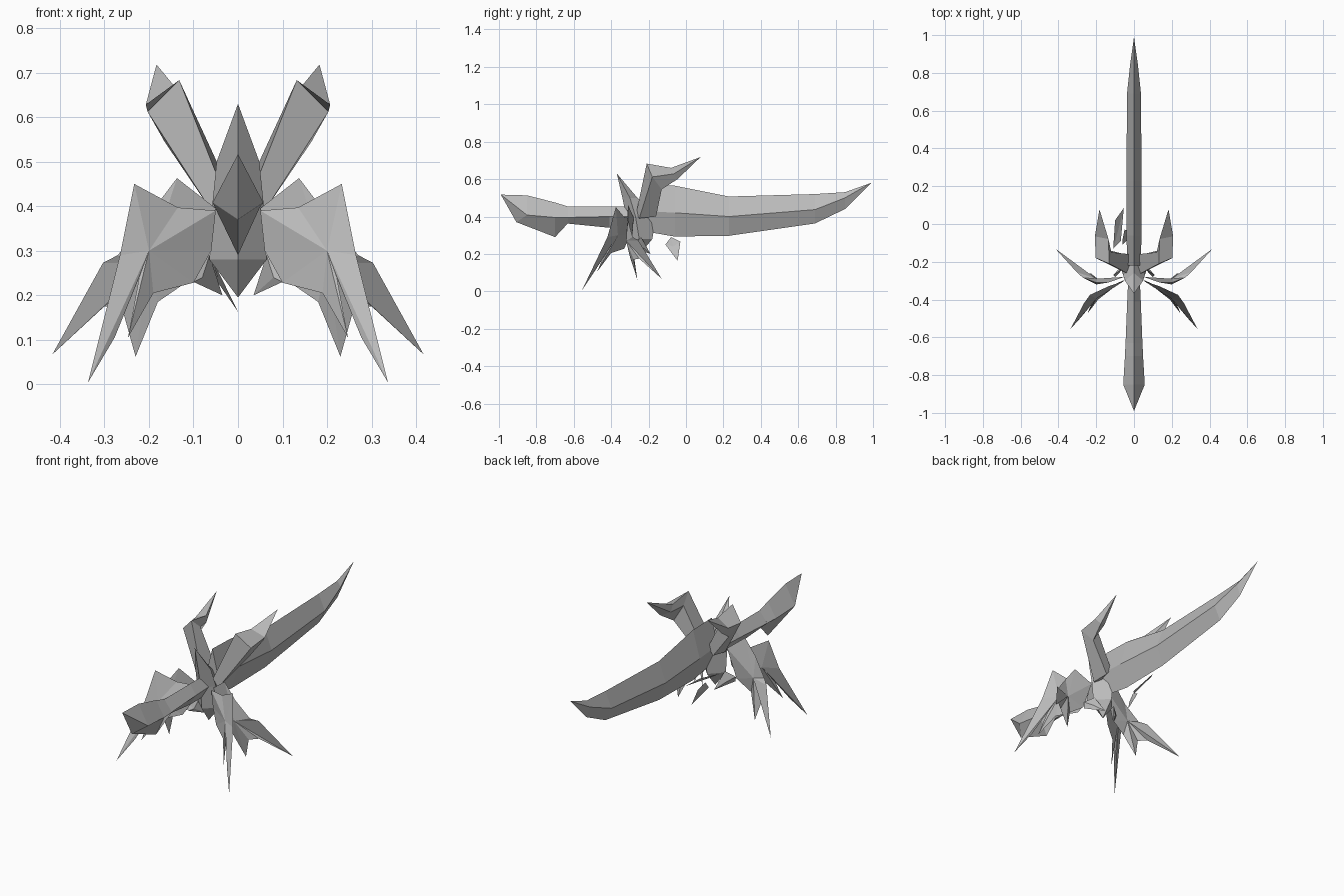
import bpy
import bmesh

default_cube = bpy.data.objects.get("Cube")
if default_cube:
    bpy.data.objects.remove(default_cube, do_unlink=True)

steel = bpy.data.materials.new("plain_grey")
steel.use_nodes = True
grey = (0.5, 0.5, 0.5, 1)
steel.diffuse_color = grey
steel.node_tree.nodes["Principled BSDF"].inputs["Base Color"].default_value = grey


def finish(name, bm, mirrored=False):
    """Turn the bmesh into a flat shaded object, optionally mirrored in x."""
    bmesh.ops.recalc_face_normals(bm, faces=bm.faces[:])
    mesh = bpy.data.meshes.new(name)
    bm.to_mesh(mesh)
    bm.free()
    mesh.materials.append(steel)
    obj = bpy.data.objects.new(name, mesh)
    bpy.context.collection.objects.link(obj)
    if mirrored:
        mirror = obj.modifiers.new("Mirror", "MIRROR")
        mirror.use_axis[0] = True
        mirror.use_mirror_merge = False
    return obj


def loft(name, rings, mirrored=False):
    """Skin a series of rings; a ring of one point makes a sharp tip."""
    bm = bmesh.new()
    loops = [[bm.verts.new(p) for p in ring] for ring in rings]
    for a, b in zip(loops, loops[1:]):
        count = max(len(a), len(b))
        for i in range(count):
            j = (i + 1) % count
            if len(a) == 1:
                bm.faces.new((a[0], b[i], b[j]))
            elif len(b) == 1:
                bm.faces.new((a[i], a[j], b[0]))
            else:
                bm.faces.new((a[i], a[j], b[j], b[i]))
    for end in (loops[0], loops[-1]):
        if len(end) > 2:
            bm.faces.new(end)
    return finish(name, bm, mirrored)


def diamond(y, half_width, top, edge, bottom):
    """Diamond section across the long axis."""
    return [(0, y, top), (half_width, y, edge), (0, y, bottom), (-half_width, y, edge)]


def upright(z, half_width, front, side, back):
    """Diamond section across the vertical axis."""
    return [(0, front, z), (half_width, side, z), (0, back, z), (-half_width, side, z)]


def ridged_plate(name, outline, centre, thickness, mirrored=True):
    """Thin plate with sharp rim, raised to a ridge point on both faces."""
    bm = bmesh.new()
    rim = [bm.verts.new(p) for p in outline]
    x, y, z = centre
    for side in (-thickness, thickness):
        peak = bm.verts.new((x, y + side, z))
        for a, b in zip(rim, rim[1:] + rim[:1]):
            bm.faces.new((a, b, peak))
    return finish(name, bm, mirrored)


# Long curved blade with diamond section
loft("blade", [
    diamond(-0.22, 0.035, 0.57, 0.43, 0.32),
    diamond(-0.06, 0.04, 0.565, 0.42, 0.293),
    diamond(0.23, 0.04, 0.507, 0.4, 0.297),
    diamond(0.69, 0.037, 0.52, 0.437, 0.363),
    diamond(0.85, 0.02, 0.53, 0.5, 0.44),
    [(0, 0.99, 0.58)],
])

# Grip, then the faceted pommel with its pointed end
loft("grip", [
    diamond(-0.28, 0.03, 0.453, 0.4, 0.34),
    diamond(-0.41, 0.036, 0.453, 0.4, 0.34),
    diamond(-0.64, 0.045, 0.453, 0.395, 0.363),
])
pommel_tip = (0, -0.99, 0.517)
back = diamond(-0.63, 0.045, 0.453, 0.395, 0.365)
middle = diamond(-0.85, 0.057, 0.513, 0.408, 0.37)
middle[2] = (0, -0.907, 0.37)
chin = diamond(-0.7, 0.048, 0.475, 0.395, 0.29)
loft("pommel", [back, chin, middle, [pommel_tip]])

# Upright spire where the blade meets the grip
loft("guard_core", [
    [(0, -0.25, 0.195)],
    upright(0.28, 0.064, -0.31, -0.25, -0.18),
    upright(0.4, 0.058, -0.32, -0.27, -0.16),
    upright(0.5, 0.048, -0.34, -0.3, -0.26),
    [(0, -0.37, 0.63)],
])

# Bent horns rising beside the blade
loft("upper_horn", [
    [(0.02, -0.27, 0.4), (0.06, -0.25, 0.39), (0.05, -0.16, 0.4), (0.02, -0.16, 0.44)],
    [(0.132, -0.21, 0.683), (0.203, -0.18, 0.612), (0.165, -0.13, 0.545), (0.12, -0.15, 0.63)],
    [(0.135, -0.08, 0.66), (0.207, -0.065, 0.628), (0.185, -0.045, 0.6), (0.14, -0.07, 0.62)],
    [(0.183, 0.078, 0.718)],
], mirrored=True)

# Forward swept lower wings
ridged_plate("front_wing", [
    (0.05, -0.3, 0.39), (0.135, -0.33, 0.397), (0.233, -0.375, 0.45),
    (0.265, -0.42, 0.29), (0.337, -0.557, 0.004), (0.277, -0.49, 0.105),
    (0.222, -0.42, 0.24), (0.247, -0.475, 0.105), (0.19, -0.4, 0.205),
    (0.1, -0.33, 0.228), (0.06, -0.3, 0.3),
], (0.2, -0.38, 0.3), 0.016)

# Backward swept lower wings
ridged_plate("rear_wing", [
    (0.05, -0.28, 0.395), (0.137, -0.31, 0.463), (0.2, -0.31, 0.38),
    (0.27, -0.285, 0.29), (0.303, -0.255, 0.273), (0.417, -0.13, 0.067),
    (0.3, -0.25, 0.175), (0.26, -0.28, 0.17), (0.23, -0.26, 0.062),
    (0.18, -0.3, 0.185), (0.1, -0.29, 0.24),
], (0.2, -0.305, 0.27), 0.015)

# Small tooth at the inner foot of each wing
ridged_plate("inner_tooth", [
    (0.064, -0.24, 0.29), (0.11, -0.27, 0.26), (0.1, -0.28, 0.23), (0.035, -0.19, 0.2),
], (0.08, -0.25, 0.24), 0.012)

# Loose shards on the right side under the blade
ridged_plate("lower_shard", [
    (-0.06, -0.11, 0.25), (-0.06, -0.08, 0.29), (-0.05, -0.03, 0.265), (0, -0.045, 0.163),
], (-0.045, -0.06, 0.24), 0.008, mirrored=False)
ridged_plate("side_shard", [
    (-0.11, -0.13, 0.33), (-0.1, 0.02, 0.36), (-0.054, 0.085, 0.33), (-0.07, -0.09, 0.31),
], (-0.085, -0.03, 0.33), 0.008, mirrored=False)
